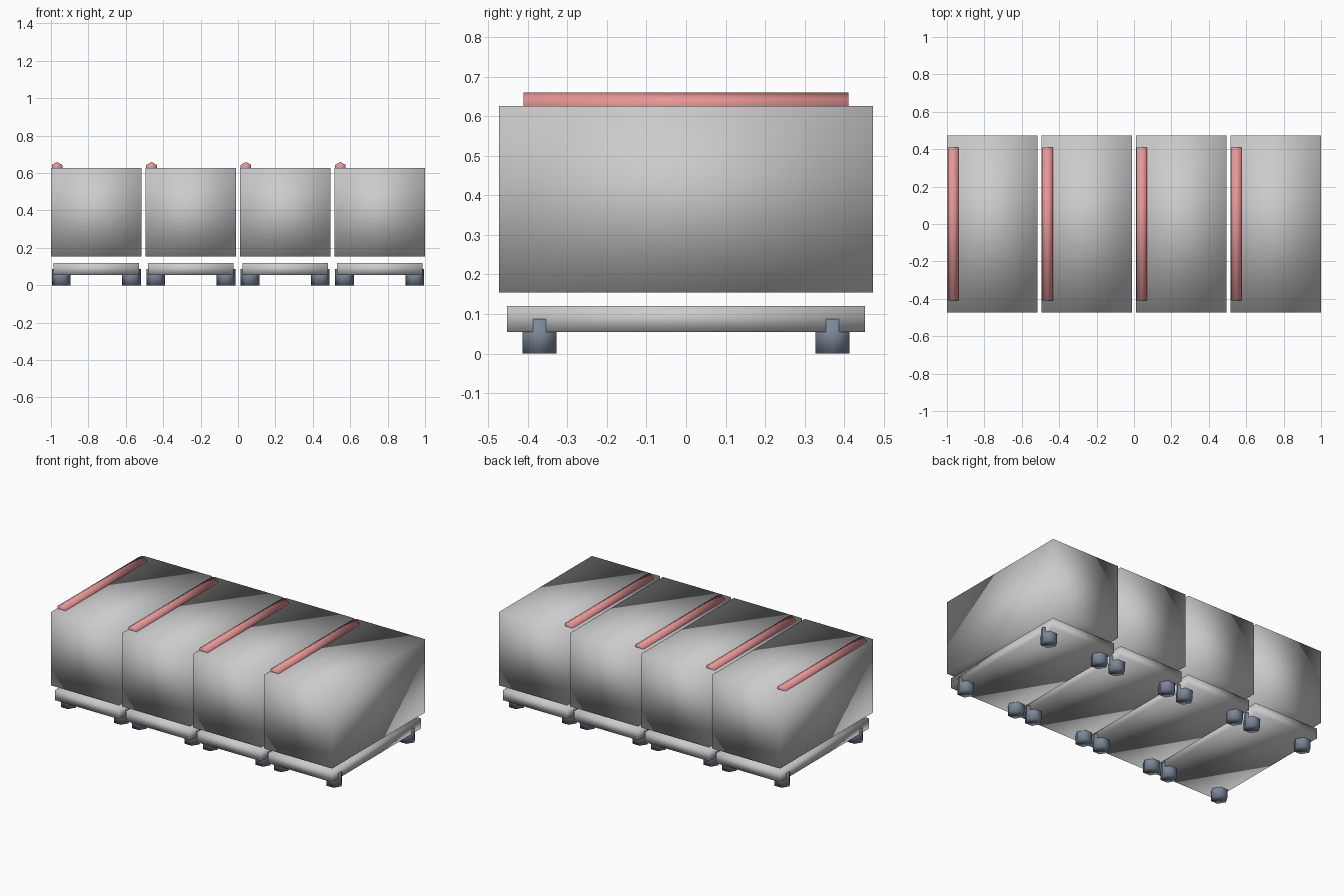
import bpy
import bmesh
from math import radians
from mathutils import Matrix

if "Cube" in bpy.data.objects:
    bpy.data.objects.remove(bpy.data.objects["Cube"])

PITCH = 0.505   # spacing of the four crates


def material(name, colour):
    mat = bpy.data.materials.new(name)
    mat.diffuse_color = (*colour, 1)
    mat.use_nodes = True
    mat.node_tree.nodes["Principled BSDF"].inputs["Base Color"].default_value = mat.diffuse_color
    return mat


def finish(name, bm, mat=None):
    for face in bm.faces:
        face.smooth = True
    mesh = bpy.data.meshes.new(name)
    bm.to_mesh(mesh)
    bm.free()
    if mat:
        mesh.materials.append(mat)
    obj = bpy.data.objects.new(name, mesh)
    bpy.context.collection.objects.link(obj)
    return obj


def box(name, centre, size):
    bm = bmesh.new()
    bmesh.ops.create_cube(bm, size=1, matrix=Matrix.Translation(centre) @ Matrix.Diagonal((*size, 1)))
    return finish(name, bm)


def hex_prism(name, centre, radius, length, rotation, mat):
    bm = bmesh.new()
    bmesh.ops.create_cone(bm, cap_ends=True, segments=6, radius1=radius, radius2=radius,
                          depth=length, matrix=Matrix.Translation(centre) @ rotation)
    return finish(name, bm, mat)


red = material("handle_red", (0.8, 0.3, 0.3))
dark = material("foot_dark", (0.2, 0.25, 0.32))

# Foot corners point along y; handle corners point along x
foot_turn = Matrix.Rotation(radians(90), 4, 'Z')
handle_turn = Matrix.Rotation(radians(90), 4, 'X')

for i in range(4):
    x = (i - 1.5) * PITCH
    n = i + 1

    # Crate body floating above its tray
    box(f"body_{n}", (x, 0, 0.39), (0.485, 0.944, 0.472))
    box(f"tray_{n}", (x, 0, 0.0875), (0.457, 0.904, 0.065))

    # Handle bar half sunk into the top, along the left edge
    hex_prism(f"handle_{n}", (x - 0.21, 0, 0.627), 0.0325, 0.82, handle_turn, red)

    # Four hexagonal feet reaching up into the tray
    for side, sx in (("left", -1), ("right", 1)):
        for end, sy in (("front", -1), ("back", 1)):
            hex_prism(f"foot_{end}_{side}_{n}", (x + sx * 0.188, sy * 0.37, 0.044),
                      0.05, 0.088, foot_turn, dark)
